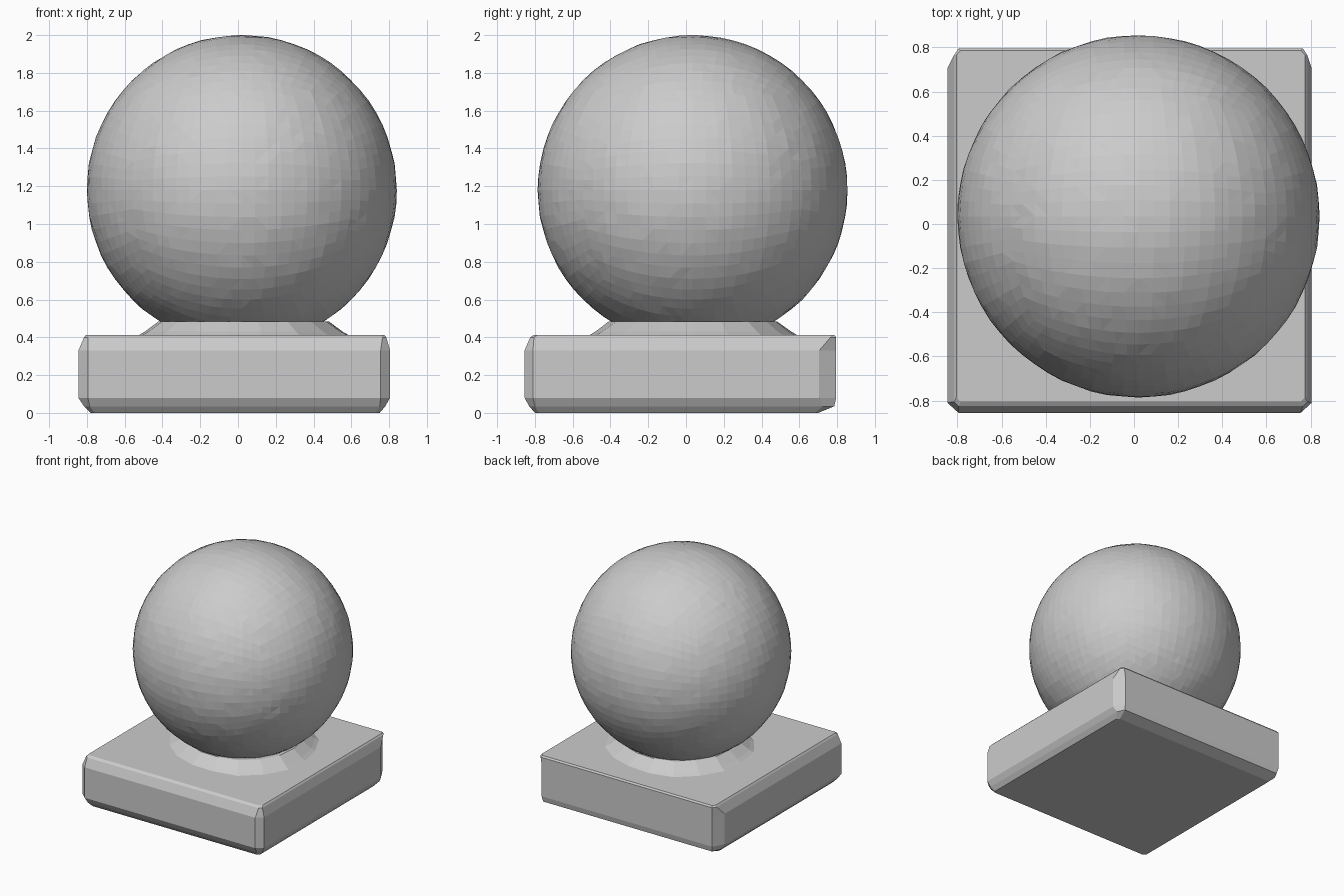
import bpy
import bmesh
import random
from math import cos, sin, tan, pi
from mathutils import Vector

random.seed(4)
cube = bpy.data.objects.get("Cube")
if cube:
    bpy.data.objects.remove(cube, do_unlink=True)

stone = bpy.data.materials.new("pale_grey_stone")
stone.use_nodes = True
GREY = (0.6, 0.6, 0.6, 1)
stone.diffuse_color = GREY
stone.node_tree.nodes["Principled BSDF"].inputs["Base Color"].default_value = GREY


def finish(name, bm):
    """Turn a bmesh into a flat shaded stone object."""
    bmesh.ops.recalc_face_normals(bm, faces=bm.faces)
    mesh = bpy.data.meshes.new(name)
    bm.to_mesh(mesh)
    bm.free()
    mesh.materials.append(stone)
    obj = bpy.data.objects.new(name, mesh)
    bpy.context.collection.objects.link(obj)
    return obj


def loft(name, rings):
    """Skin a stack of equal-length point rings and cap both ends."""
    bm = bmesh.new()
    loops = [[bm.verts.new(p) for p in ring] for ring in rings]
    for low, high in zip(loops, loops[1:]):
        for i in range(len(low)):
            j = (i + 1) % len(low)
            bm.faces.new((low[i], low[j], high[j], high[i]))
    bm.faces.new(loops[0][::-1])
    bm.faces.new(loops[-1])
    return finish(name, bm)


def slab_ring(z, x0, x1, y0, y1, cx, front, back):
    """Rectangle with chamfered corners; the back corners are cut longer."""
    return [(x0 + cx, y0, z), (x1 - cx, y0, z), (x1, y0 + front, z),
            (x1, y1 - back, z), (x1 - cx, y1, z), (x0 + cx, y1, z),
            (x0, y1 - back, z), (x0, y0 + front, z)]


# Square base with chamfered edges
loft("base_slab", [
    slab_ring(0.0, -0.78, 0.75, -0.80, 0.70, 0.02, 0.02, 0.02),
    slab_ring(0.035, -0.815, 0.78, -0.83, 0.785, 0.03, 0.03, 0.06),
    slab_ring(0.08, -0.845, 0.805, -0.855, 0.795, 0.05, 0.045, 0.09),
    slab_ring(0.33, -0.845, 0.805, -0.855, 0.795, 0.05, 0.045, 0.09),
    slab_ring(0.40, -0.815, 0.785, -0.825, 0.795, 0.02, 0.02, 0.03),
    slab_ring(0.413, -0.805, 0.775, -0.805, 0.785, 0.02, 0.02, 0.02),
])

# Roughly hewn collar flaring out onto the base
SIDES = 18
jitter = [random.uniform(-0.025, 0.025) for _ in range(SIDES)]


def collar_ring(z, radius, rough):
    return [(0.03 + (radius + rough * k) * cos(2 * pi * i / SIDES),
             0.035 + (radius + rough * k) * sin(2 * pi * i / SIDES), z)
            for i, k in enumerate(jitter)]


loft("collar", [collar_ring(0.405, 0.58, 1.0), collar_ring(0.43, 0.535, 0.8),
                collar_ring(0.485, 0.455, 0.4)])

# Faceted ball: an evenly divided cube pushed out to a sphere
bm = bmesh.new()
bmesh.ops.create_cube(bm, size=2)
bmesh.ops.subdivide_edges(bm, edges=bm.edges[:], cuts=17, use_grid_fill=True)
for v in bm.verts:
    direction = Vector([tan(c * pi / 4) for c in v.co]).normalized()
    v.co = direction * (0.82 + random.uniform(-0.002, 0.002))
bmesh.ops.triangulate(bm, faces=random.sample(bm.faces[:], len(bm.faces) // 3))
bmesh.ops.translate(bm, verts=bm.verts, vec=(0.02, 0.035, 1.18))
finish("ball", bm)
